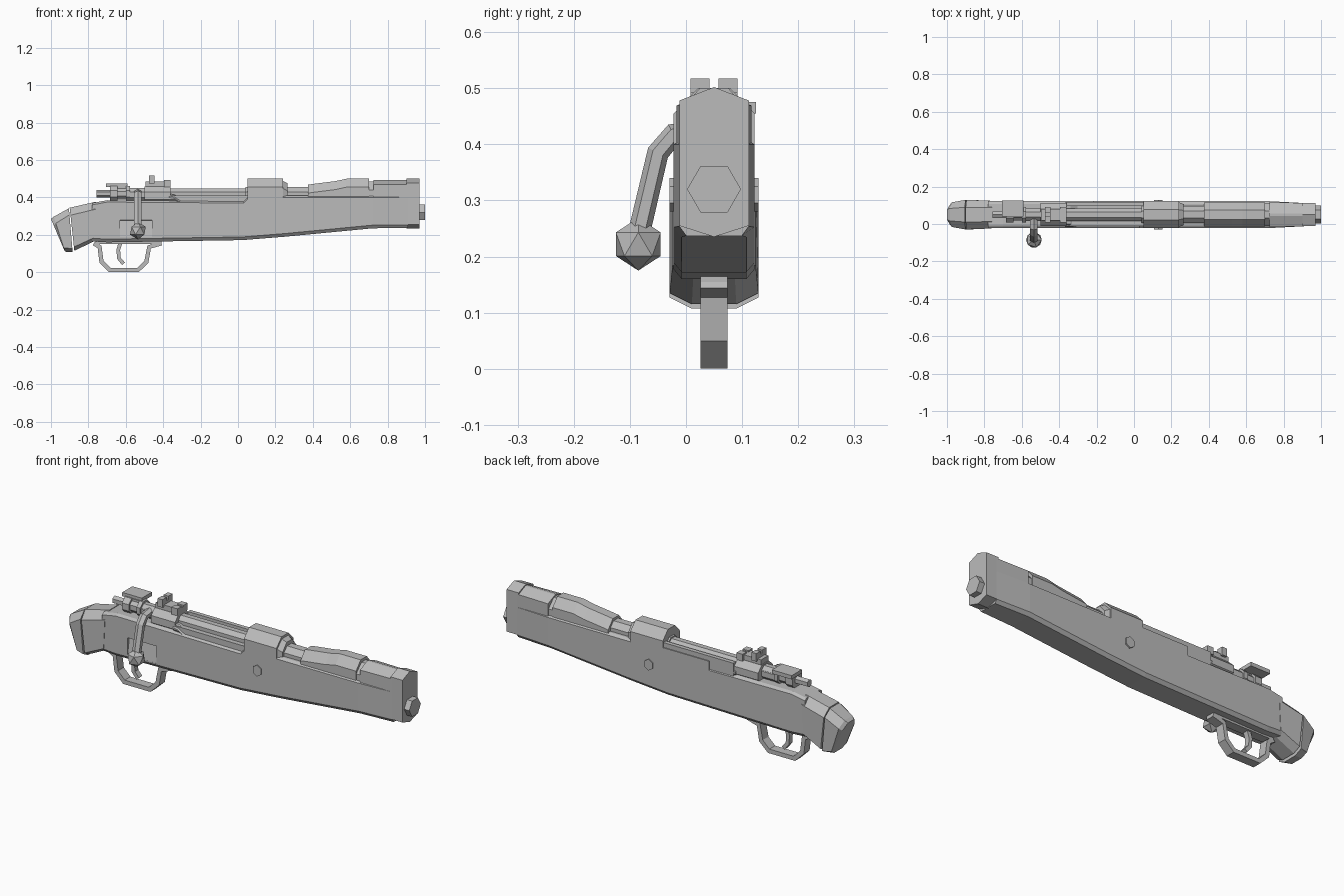
import bpy, bmesh, math
from mathutils import Vector, Matrix

cube = bpy.data.objects.get("Cube")
if cube:
    bpy.data.objects.remove(cube)

MID = .05      # y of the long axis
HALF = .072    # half width of the stock
SEAT = .37     # height where metal parts sink into the stock
BORE = .41     # height of the barrel axis
BOLT = .42     # height of the bolt axis
ACROSS, DEEP, UP = Vector((1, 0, 0)), Vector((0, 1, 0)), Vector((0, 0, 1))

grey = bpy.data.materials.new("plain_grey")
grey.use_nodes = True
grey.diffuse_color = (.5, .5, .5, 1)
shader = grey.node_tree.nodes["Principled BSDF"]
shader.inputs["Base Color"].default_value = grey.diffuse_color


def finish(name, bm):
    bmesh.ops.remove_doubles(bm, verts=bm.verts, dist=.0002)
    bmesh.ops.recalc_face_normals(bm, faces=bm.faces)
    mesh = bpy.data.meshes.new(name)
    bm.to_mesh(mesh)
    bm.free()
    mesh.materials.append(grey)
    part = bpy.data.objects.new(name, mesh)
    bpy.context.collection.objects.link(part)
    return part


def loft(name, rings):
    """Skin a list of equal point rings and cap both ends."""
    bm = bmesh.new()
    rows = [[bm.verts.new(point) for point in ring] for ring in rings]
    count = len(rows[0])
    for row, following in zip(rows, rows[1:]):
        for i in range(count):
            j = (i + 1) % count
            bm.faces.new((row[i], row[j], following[j], following[i]))
    bm.faces.new(rows[0])
    bm.faces.new(rows[-1])
    return finish(name, bm)


def body(name, *stations, crest=.03, keel=.02, flat=.5):
    """Loft with a chamfered crest and keel; a station is x, top, bottom, half width, lean."""
    rings = []
    for x, top, *rest in stations:
        bottom, half, lean = rest + [SEAT, HALF, 0][len(rest):]
        side = [(half * flat, top), (half, top - crest), (half, bottom + keel), (half * flat, bottom)]
        outline = side + [(-y, z) for y, z in reversed(side)]
        rings.append([Vector((x + lean * (top - z) / (top - bottom), MID + y, z)) for y, z in outline])
    return loft(name, rings)


def sweep(name, path, axis, wide, thick, sides=4, flat=True):
    """Sweep a regular section along a path lying across the axis."""
    path = [Vector(point) for point in path]
    turn = math.pi / sides if flat else 0
    rings = []
    for i, point in enumerate(path):
        before = (point - path[i - 1]).normalized() if i else Vector()
        after = (path[i + 1] - point).normalized() if point != path[-1] else Vector()
        normal = (before + after).normalized().cross(axis)
        angles = [turn + math.tau * k / sides for k in range(sides)]
        rings.append([point + (axis * math.cos(a) * wide + normal * math.sin(a) * thick) / math.cos(turn)
                      for a in angles])
    return loft(name, rings)


def rod(name, back, front, height, radius, sides=8, flat=True):
    return sweep(name, [(back, MID, height), (front, MID, height)], DEEP, radius, radius, sides, flat)


def strip(name, profile, wide, thick):
    return sweep(name, [(x, MID, z) for x, z in profile], DEEP, wide, thick)


def box(name, xs, ys, zs, tilt=0):
    """Box between pairs of limits; y is measured from the long axis."""
    low, high = Vector((xs[0], MID + ys[0], zs[0])), Vector((xs[1], MID + ys[1], zs[1]))
    bm = bmesh.new()
    place = Matrix.Translation((low + high) / 2) @ Matrix.Rotation(tilt, 4, "X")
    bmesh.ops.create_cube(bm, size=1, matrix=place @ Matrix.Diagonal((*(high - low), 1)))
    return finish(name, bm)


def cut(target, cutter):
    modifier = target.modifiers.new("cut", "BOOLEAN")
    modifier.operation, modifier.object, modifier.solver = "DIFFERENCE", cutter, "EXACT"
    graph = bpy.context.evaluated_depsgraph_get()
    mesh = bpy.data.meshes.new_from_object(target.evaluated_get(graph))
    target.modifiers.clear()
    target.data = mesh
    bpy.data.objects.remove(cutter)


# Wooden stock, with the hollow beside the bolt knob
nose = HALF - .01
stock = body("stock", (-.78, SEAT, .165), (-.7, .385, .16), (.03, .38, .172), (.05, .4, .174),
             (.25, BORE, .19), (.72, BORE, .235), (.91, BORE, .237, nose),
             crest=.01, keel=.017, flat=.8)
cut(stock, box("hollow_cutter", (-.63, -.46), (-.1, -HALF + .008), (.19, .28), math.radians(-9)))

# Grip stub and its end cap, leaning forward towards the bottom
swell = HALF + .007
body("grip", (-.76, .377, .165, HALF + .002, -.01), (-.9, .345, .115, swell, .025), crest=.04)
body("grip_end", (-.904, .342, .107, swell, .02), (-.985, .297, .11, HALF - .006, .06),
     (-1, .285, .12, HALF - .02, .07), crest=.035)

# Barrel, receiver ring and handguard pieces
rod("barrel", .04, .95, BORE, .045)
body("receiver_ring", (.05, .5), (.24, .5), crest=.045, flat=.4)
body("ring_taper", (.24, .488, SEAT, .066), (.265, .475, SEAT, .056), crest=.04, flat=.4)
guard_half = HALF - .008
body("rear_handguard", *[(x, top, SEAT, guard_half) for x, top in
                         ((.375, .468), (.4, .472), (.52, .487), (.58, .5), (.7, .5))],
     crest=.045, flat=.4)
body("handguard_joint", (.69, .485, SEAT, nose), (.73, .485, SEAT, nose), crest=.045, flat=.3)
body("front_handguard", (.725, .494, SEAT, .067), (.91, .494, SEAT, nose), crest=.025, flat=.1)

# Front band and muzzle stud
body("front_band", (.9, .502, .235, nose), (.97, .502, .235, nose), crest=.024, flat=0)
rod("muzzle_stud", .96, 1, .32, .048, sides=6, flat=False)

# Receiver walls with the bolt lying between them
open_span = (-.36, .05)
rod("bolt_body", -.6, .06, BORE + .005, .034)
box("left_wall", open_span, (.045, .067), (SEAT, .445))
box("left_rail", (-.22, .05), (.06, HALF), (SEAT, BOLT))
box("right_rail", open_span, (-.06, -.03), (SEAT, BORE))
box("receiver_floor", (-.5, .06), (-.05, .05), (SEAT, .392))
body("rear_bridge", (-.5, .458, SEAT, nose), (-.36, .458, SEAT, nose))
body("bridge_shoulder", (-.37, BOLT, SEAT, .066), (-.34, .415, SEAT, .066), (-.3, .39, SEAT - .02, .066),
     crest=.02, flat=.75)

# Rear sight with a notch between two ears
ear_span = (-.475, -.447)
box("sight_base", (-.495, -.36), (-.03, .03), (.45, .485))
box("sight_leaf", ear_span, (-.042, .042), (.475, .5))
for name, ys in (("right", (-.042, -.008)), ("left", (.008, .042))):
    box(name + "_sight_ear", ear_span, ys, (.475, .517))
    box(name + "_sight_rib", (-.395, -.36), ys, (.455, .492))

# Bolt shroud, cocking piece and safety wing
rod("cocking_piece", -.757, -.67, BOLT, .018, sides=6)
rod("shroud", -.65, -.49, BOLT, .031)
for name, back, front in (("rear", -.685, -.645), ("front", -.6, -.578)):
    rod(name + "_shroud_collar", back, front, BOLT, .041)
box("safety_wing", (-.705, -.59), (-.01, .075), (.455, .475))
box("safety_post", (-.665, -.6), (-.015, .015), (.43, .46))

# Bent bolt handle and faceted knob
handle_x = -.535
handle = [(.03, .425), (-.022, .418), (-.05, .385), (-.083, .245)]
sweep("bolt_handle", [(handle_x, y, z) for y, z in handle], ACROSS, .02, .017, sides=6)
bm = bmesh.new()
bmesh.ops.create_icosphere(bm, subdivisions=1, radius=.047,
                           matrix=Matrix.Translation((handle_x, -.085, .222)))
finish("bolt_knob", bm)

# Cross pin through the stock
pin_ends = [(.13, MID + side * (HALF + .007), .31) for side in (-1, 1)]
sweep("cross_pin", pin_ends, UP, .03, .027, sides=6, flat=False)

# Trigger guard, its plate and the trigger
strip("trigger_guard", [(-.77, .155), (-.74, .135), (-.73, .057), (-.685, .012), (-.535, .012),
                        (-.49, .055), (-.475, .135), (-.41, .155)], .024, .012)
box("guard_plate", (-.76, -.41), (-.024, .024), (.152, .175))
strip("trigger", [(-.625, .17), (-.64, .12), (-.637, .075), (-.612, .045)], .014, .01)
